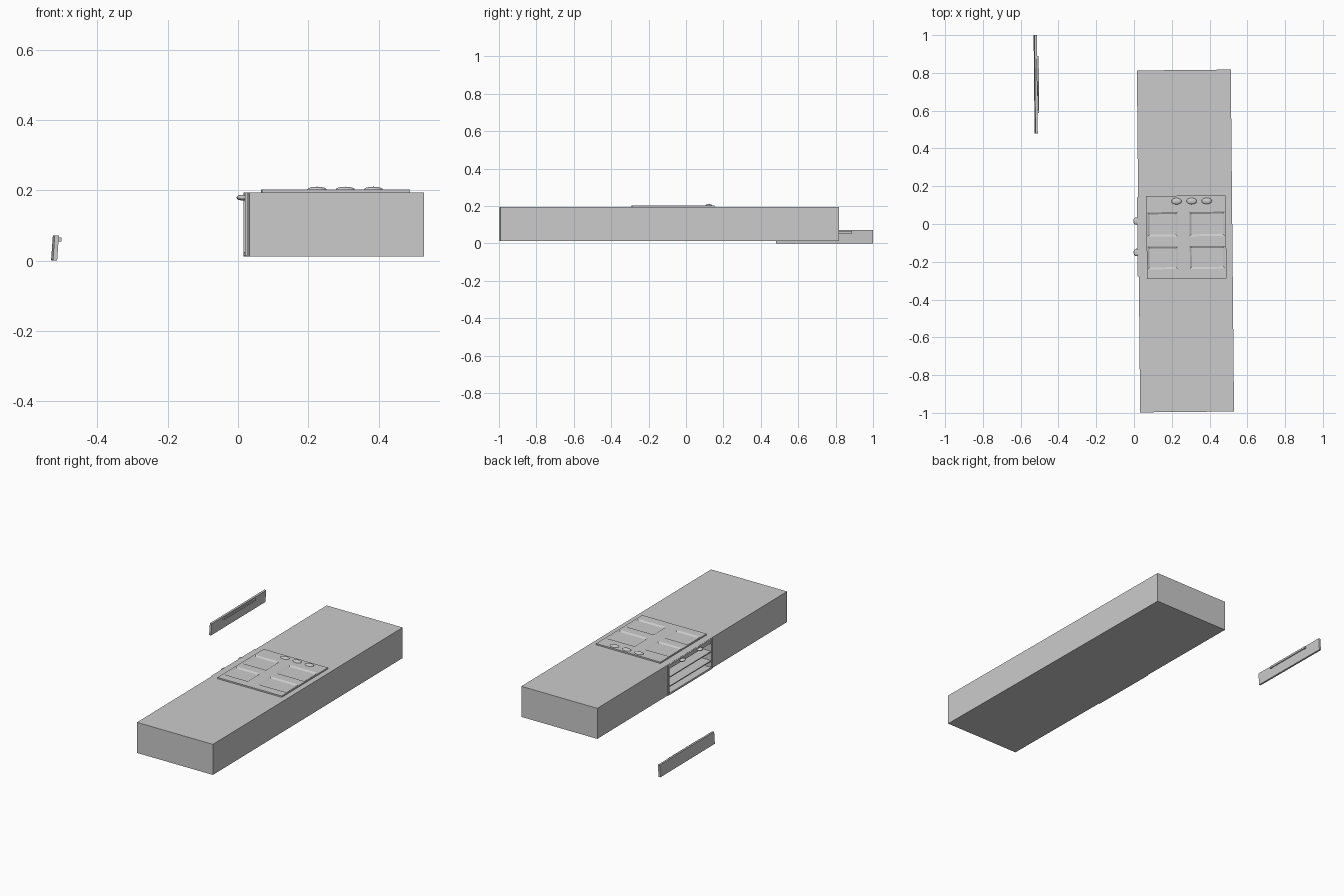
import bpy, bmesh
from mathutils import Matrix, Vector

if "Cube" in bpy.data.objects:
    bpy.data.objects.remove(bpy.data.objects["Cube"])


def make(name, bm, smooth=False):
    bmesh.ops.recalc_face_normals(bm, faces=bm.faces)
    me = bpy.data.meshes.new(name)
    bm.to_mesh(me)
    bm.free()
    for p in me.polygons:
        p.use_smooth = smooth
    ob = bpy.data.objects.new(name, me)
    bpy.context.collection.objects.link(ob)
    return ob


def add_box(bm, x, y, z, shrink=0.0):
    """Box from ranges; shrink pulls the bottom in for tapered shapes."""
    vs = bmesh.ops.create_cube(bm, size=1)["verts"]
    for v in vs:
        s = shrink if v.co.z < 0 else 0
        v.co = Vector((x[0] + s if v.co.x < 0 else x[1] - s,
                       y[0] + s if v.co.y < 0 else y[1] - s,
                       z[0] if v.co.z < 0 else z[1]))


def box(name, *ranges, shrink=0.0):
    bm = bmesh.new()
    add_box(bm, *ranges, shrink=shrink)
    return make(name, bm)


def dome(name, center, radii):
    bm = bmesh.new()
    bmesh.ops.create_uvsphere(bm, u_segments=20, v_segments=12, radius=1)
    bm.transform(Matrix.Translation(center) @ Matrix.Diagonal((*radii, 1)))
    return make(name, bm, True)


def cut(ob, cutter):
    mod = ob.modifiers.new("cut", "BOOLEAN")
    mod.operation = "DIFFERENCE"
    mod.solver = "EXACT"
    mod.object = cutter
    bpy.context.view_layer.objects.active = ob
    bpy.ops.object.modifier_apply(modifier=mod.name)
    bpy.data.objects.remove(cutter)


parts = []

# Long counter block with the oven cavity in its left face
counter = box("counter", (0.024, 0.521), (-0.995, 0.815), (0.012, 0.194))
cut(counter, box("cavity_cutter", (-0.1, 0.45), (-0.268, 0.136), (0.022, 0.186)))
parts.append(counter)

# Thin raised rim around the oven opening
rim = box("oven_rim", (0.018, 0.032), (-0.276, 0.144), (0.013, 0.193))
cut(rim, box("rim_cutter", (-0.1, 0.1), (-0.266, 0.134), (0.024, 0.184)))
parts.append(rim)

# Control strip above the opening, with two knobs
parts.append(box("oven_control_strip", (0.02, 0.03), (-0.267, 0.135), (0.168, 0.186)))
for i, y in enumerate((0.018, -0.148)):
    parts.append(dome(f"oven_knob_{i}", (0.013, y, 0.179), (0.016, 0.02, 0.008)))

# Oven shelves
for i, z in enumerate((0.06, 0.115)):
    parts.append(box(f"oven_shelf_{i}", (0.022, 0.445), (-0.268, 0.136), (z - 0.003, z + 0.003)))

# Cooktop slab with four tapered burner recesses
cooktop = box("cooktop", (0.067, 0.488), (-0.29, 0.15), (0.192, 0.202))
bm = bmesh.new()
for x in ((0.064 + 0.006, 0.233), (0.293, 0.483)):
    for y in ((-0.067, 0.065), (-0.24, -0.116)):
        add_box(bm, x, y, (0.1955, 0.203), shrink=0.012)
cut(cooktop, make("burner_cutter", bm))
parts.append(cooktop)

# Three cooktop knobs
for i, x in enumerate((0.227, 0.307, 0.387)):
    parts.append(dome(f"cooktop_knob_{i}", (x, 0.121, 0.202), (0.027, 0.017, 0.008)))

# The whole counter sits very slightly turned
pivot = Vector((0.272, -0.09, 0))
turn = (Matrix.Translation(pivot) @ Matrix.Rotation(0.0095, 4, "Z")
        @ Matrix.Translation(-pivot))
for ob in parts:
    ob.data.transform(turn)

# Detached leaning oven door with its bar handle
door = [box("oven_door", (-0.006, 0.006), (-0.26, 0.26), (0, 0.071)),
        box("door_handle", (0.009, 0.015), (-0.152, 0.148), (0.055, 0.066))]
for i, y in enumerate((-0.145, 0.141)):
    door.append(box(f"handle_post_{i}", (0.004, 0.01), (y - 0.007, y + 0.007), (0.055, 0.066)))
lean = (Matrix.Translation((-0.523, 0.74, 0.0006)) @ Matrix.Rotation(0.01, 4, "Z")
        @ Matrix.Rotation(0.07, 4, "Y"))
for ob in door:
    ob.data.transform(lean)
